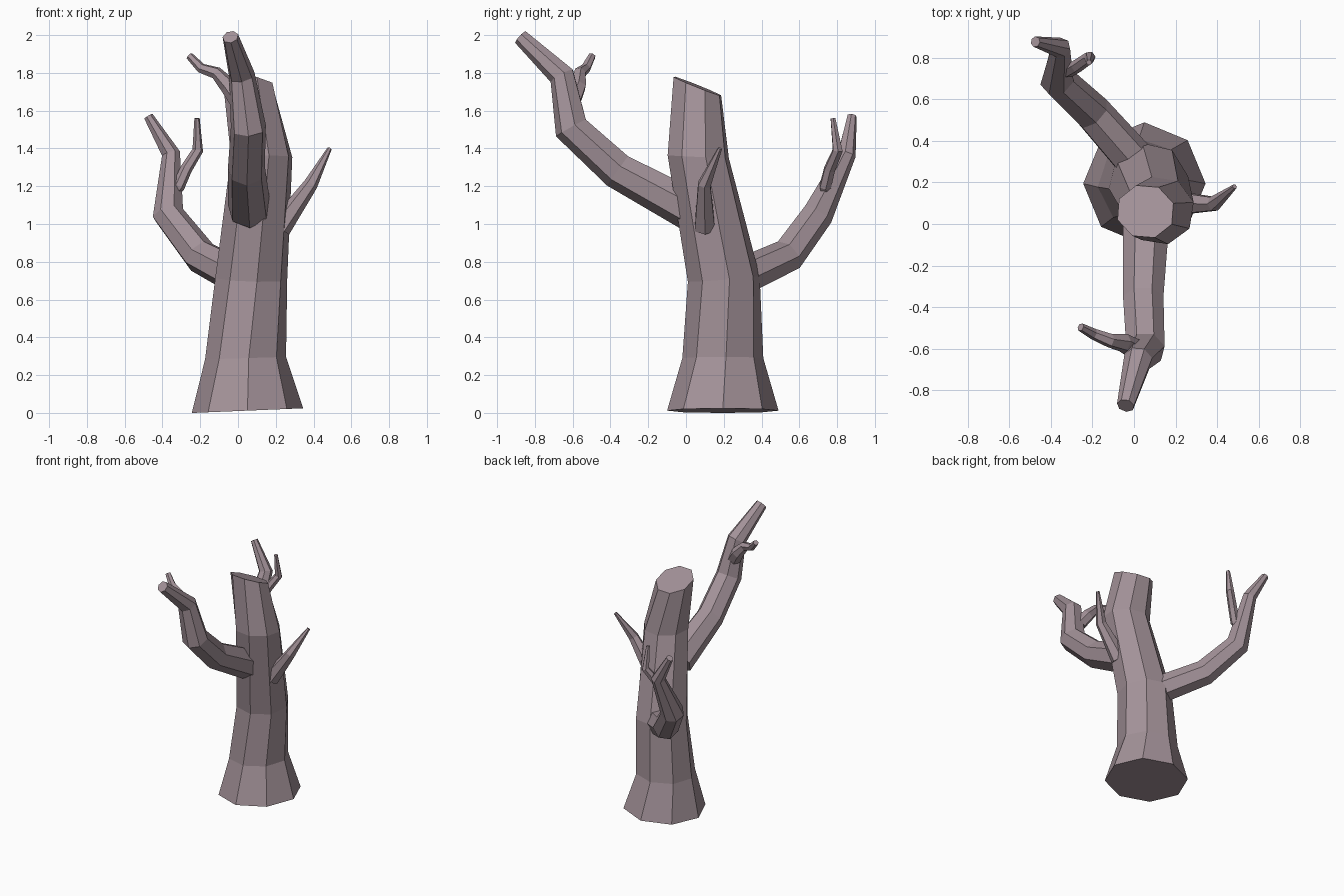
import bpy, bmesh
from math import cos, sin, pi, radians
from mathutils import Vector

if "Cube" in bpy.data.objects:
    bpy.data.objects.remove(bpy.data.objects["Cube"])

bark = bpy.data.materials.new("bark")
bark.diffuse_color = (0.37, 0.29, 0.32, 1)
bark.use_nodes = True
bark.node_tree.nodes["Principled BSDF"].inputs["Base Color"].default_value = bark.diffuse_color


def limb(name, stations, sides, phase=0.0, normals=None, twist=0.0):
    """Flat-sided tapering tube through (x, y, z, radius) stations, capped at both ends."""
    pts = [Vector(s[:3]) for s in stations]
    n = len(pts)
    segs = [(pts[i + 1] - pts[i]).normalized() for i in range(n - 1)]
    if normals is None:
        normals = [segs[0]] + [segs[i] + segs[i + 1] for i in range(n - 2)] + [segs[-1]]
    bm = bmesh.new()
    rings = []
    prev, u = Vector((0, 0, 1)), Vector((1, 0, 0))
    for i in range(n):
        t = Vector(normals[i]).normalized()
        u = (prev.rotation_difference(t) @ u).normalized()
        v = t.cross(u)
        prev = t
        r = stations[i][3]
        a0 = radians(phase + twist * i / (n - 1))
        rings.append([bm.verts.new(pts[i] + r * (cos(a0 + 2 * pi * k / sides) * u
                                                 + sin(a0 + 2 * pi * k / sides) * v))
                      for k in range(sides)])
    for a, b in zip(rings, rings[1:]):
        for k in range(sides):
            m = (k + 1) % sides
            bm.faces.new((a[k], a[m], b[m], b[k]))
    bm.faces.new(rings[0][::-1])
    bm.faces.new(rings[-1])
    bmesh.ops.recalc_face_normals(bm, faces=bm.faces)
    me = bpy.data.meshes.new(name)
    bm.to_mesh(me)
    bm.free()
    me.materials.append(bark)
    ob = bpy.data.objects.new(name, me)
    bpy.context.collection.objects.link(ob)
    return ob


# Trunk: flared foot, bend towards the front, slanted cut on top
limb("trunk",
     [(0.05, 0.195, 0.012, 0.295), (0.04, 0.195, 0.29, 0.215), (0.07, 0.2, 0.71, 0.193),
      (0.125, 0.065, 1.355, 0.167), (0.055, 0.06, 1.73, 0.142)],
     8, twist=18,
     normals=[(-0.042, 0, 1), (-0.03, 0, 1), (0.03, -0.08, 1), (0, 0.05, 1), (0.05, 0.40, 1)])

# Front branch and its twig
limb("front_branch",
     [(0.06, 0.02, 1.08, 0.115), (0.045, -0.36, 1.285, 0.1), (0.055, -0.605, 1.51, 0.095),
      (0.02, -0.655, 1.785, 0.07), (-0.04, -0.875, 1.99, 0.043)],
     7, phase=-90)
limb("front_twig",
     [(0.0, -0.6, 1.66, 0.05), (-0.05, -0.572, 1.73, 0.046), (-0.115, -0.562, 1.80, 0.034),
      (-0.195, -0.53, 1.825, 0.027), (-0.257, -0.497, 1.89, 0.02)],
     6)

# Back left branch and its twig
limb("back_branch",
     [(-0.01, 0.32, 0.73, 0.1), (-0.2, 0.535, 0.83, 0.093), (-0.37, 0.695, 1.05, 0.085),
      (-0.355, 0.85, 1.37, 0.05), (-0.475, 0.878, 1.57, 0.026)],
     7, phase=-60)
limb("back_twig",
     [(-0.345, 0.745, 1.16, 0.03), (-0.315, 0.738, 1.2, 0.034), (-0.275, 0.76, 1.29, 0.032),
      (-0.213, 0.803, 1.39, 0.029), (-0.217, 0.778, 1.56, 0.014)],
     6)

# Short spur on the right
limb("right_spur",
     [(0.22, 0.1, 0.98, 0.062), (0.385, 0.097, 1.21, 0.038), (0.485, 0.18, 1.4, 0.012)],
     6)
